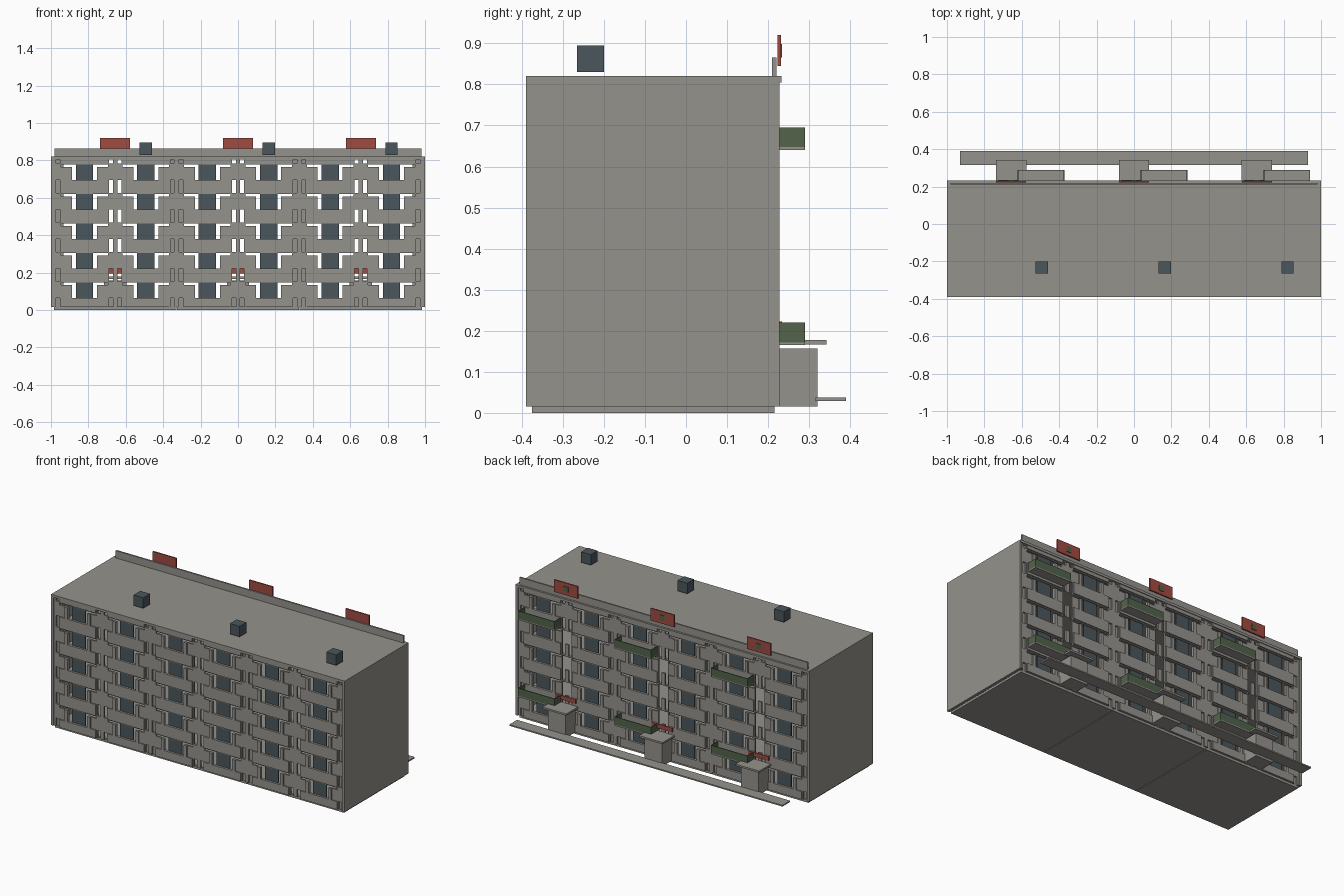
import bpy, bmesh

if "Cube" in bpy.data.objects:
    bpy.data.objects.remove(bpy.data.objects["Cube"])

def material(name, rgb):
    m = bpy.data.materials.new(name)
    m.diffuse_color = (*rgb, 1)
    m.use_nodes = True
    m.node_tree.nodes["Principled BSDF"].inputs["Base Color"].default_value = m.diffuse_color
    return m

CONCRETE = material("concrete_grey", (0.30, 0.29, 0.265))
SLATE = material("slate_blue", (0.069, 0.095, 0.107))
RED = material("brick_red", (0.35, 0.07, 0.053))
GREEN = material("moss_green", (0.084, 0.127, 0.07))

SECTIONS = (-0.657, 0.0, 0.657)
BAYS = [c + s * 0.164 for c in SECTIONS for s in (-1, 1)]
STOREY = 0.158
Z0, Z1 = 0.015, 0.805

def finish(name, bm, mat):
    me = bpy.data.meshes.new(name)
    bm.to_mesh(me)
    bm.free()
    me.materials.append(mat)
    ob = bpy.data.objects.new(name, me)
    bpy.context.collection.objects.link(ob)
    return ob

def boxes(name, mat, extents):
    """One object from boxes given as (x0, x1, y0, y1, z0, z1)."""
    bm = bmesh.new()
    for x0, x1, y0, y1, z0, z1 in extents:
        vs = bmesh.ops.create_cube(bm, size=1)["verts"]
        bmesh.ops.scale(bm, vec=(x1 - x0, abs(y1 - y0), z1 - z0), verts=vs)
        bmesh.ops.translate(bm, vec=((x0 + x1) / 2, (y0 + y1) / 2, (z0 + z1) / 2), verts=vs)
    return finish(name, bm, mat)

# Pierced wall panels
def is_hole(x, z, stairs):
    u = min(abs(x - b) for b in BAYS)
    i = int((z + 0.006) // STOREY)
    h = z - i * STOREY
    if h < 0.064:
        return 0.131 < u < 0.152
    if i > 4 or h > 0.146:
        return False
    if u < 0.067 or (u < 0.125 and h > 0.134):
        return True
    return stairs and i in (1, 2, 3) and min(abs(x - c) for c in SECTIONS) < 0.033

def facade(name, y, back):
    xs = {-0.985, 0.985}
    for b in BAYS:
        for u in (0.067, 0.125, 0.131, 0.152):
            xs |= {round(b - u, 4), round(b + u, 4)}
    zs = {Z0, Z1}
    for i in range(6):
        for h in (-0.006, 0.064, 0.134, 0.146):
            z = round(i * STOREY + h, 4)
            if Z0 < z < Z1:
                zs.add(z)
    xs, zs = sorted(xs), sorted(zs)
    bm = bmesh.new()
    for x0, x1 in zip(xs, xs[1:]):
        for z0, z1 in zip(zs, zs[1:]):
            if is_hole((x0 + x1) / 2, (z0 + z1) / 2, back):
                continue
            loop = [(x0, z0), (x1, z0), (x1, z1), (x0, z1)]
            if back:
                loop.reverse()
            bm.faces.new([bm.verts.new((x, y, z)) for x, z in loop])
    bmesh.ops.remove_doubles(bm, verts=bm.verts, dist=0.0005)
    ob = finish(name, bm, CONCRETE)
    mod = ob.modifiers.new("thickness", "SOLIDIFY")
    mod.thickness = 0.01
    mod.offset = -1

facade("front_wall", -0.383, False)
facade("back_wall", 0.221, True)

# Raised parapets, jambs and window panes on both long sides
for side, wall, outer, pane in (("front", -0.383, -0.39, -0.374), ("back", 0.221, 0.228, 0.212)):
    relief, panes = [], []
    for b in BAYS:
        for i in range(5):
            f = i * STOREY
            relief.append((b - 0.125, b + 0.125, wall, outer, max(f - 0.006, Z0), f + 0.064))
            for s in (-1, 1):
                xa, xb = sorted((b + s * 0.067, b + s * 0.087))
                relief.append((xa, xb, wall, outer, f + 0.064, f + 0.134))
            panes.append((b - 0.046, b + 0.046, pane - 0.003, pane + 0.003, f + 0.062, f + 0.148))
        relief.append((b - 0.125, b + 0.125, wall, outer, 0.784, Z1))
    boxes(side + "_parapets", CONCRETE, relief)
    boxes(side + "_windows", SLATE, panes)

# Shell: base blocks, gable walls, roof and storey slabs
boxes("base", CONCRETE, [(c - 0.327, c + 0.327, -0.375, 0.215, 0, Z0) for c in SECTIONS])
boxes("ground_slab", CONCRETE, [(-0.985, 0.985, -0.373, 0.21, 0.013, 0.022)])
boxes("gable_walls", CONCRETE, [(-1, -0.985, -0.39, 0.228, Z0, Z1),
                                (0.985, 1, -0.39, 0.228, Z0, Z1)])
boxes("roof", CONCRETE, [(-1, 1, -0.39, 0.232, Z1, 0.82)])
boxes("storey_slabs", CONCRETE, [(-0.985, 0.985, -0.37, 0.208, i * STOREY - 0.008, i * STOREY - 0.0065)
                                 for i in range(1, 5)])
# Backing strips behind the joints between sections
joints = (-0.968, -0.3285, 0.3285, 0.968)
boxes("joint_strips", CONCRETE, [(max(x - 0.036, -0.985), min(x + 0.036, 0.985), y, y + 0.004, Z0, Z1)
                                 for x in joints for y in (-0.373, 0.207)])

# Roof parapet, signs and vents
boxes("roof_parapet", CONCRETE, [(-0.98, 0.98, 0.21, 0.22, 0.82, 0.865)])
boxes("roof_signs", RED, [(c - 0.08, c + 0.08, 0.223, 0.231, 0.845, 0.92) for c in SECTIONS])
boxes("sign_plates", GREEN, [(c - 0.017, c + 0.017, 0.231, 0.234, 0.866, 0.898) for c in SECTIONS])
boxes("roof_vents", SLATE, [(c + 0.131, c + 0.197, -0.265, -0.2, 0.83, 0.895) for c in SECTIONS])

# Balconies: open trays with green screens
floors, screens = [], []
for c in SECTIONS:
    x0, x1 = c + 0.035, c + 0.285
    for z in (0.165, 0.64):
        floors.append((x0, x1, 0.226, 0.29, z, z + 0.007))
        screens += [(x0, x1, 0.285, 0.29, z + 0.007, z + 0.055),
                    (x0, x0 + 0.005, 0.226, 0.285, z + 0.007, z + 0.055),
                    (x1 - 0.005, x1, 0.226, 0.285, z + 0.007, z + 0.055)]
boxes("balcony_floors", CONCRETE, floors)
boxes("balcony_screens", GREEN, screens)

# Entrances and footpath
boxes("entrance_porches", CONCRETE, [(c - 0.06, c + 0.06, 0.221, 0.32, Z0, 0.157) for c in SECTIONS])
boxes("entrance_canopies", CONCRETE, [(c - 0.081, c + 0.081, 0.226, 0.342, 0.167, 0.178) for c in SECTIONS])
boxes("entrance_signs", RED, [(c - 0.07, c + 0.07, 0.228, 0.234, 0.196, 0.222) for c in SECTIONS])
boxes("footpath", CONCRETE, [(-0.93, 0.93, 0.315, 0.39, 0.029, 0.037)])
